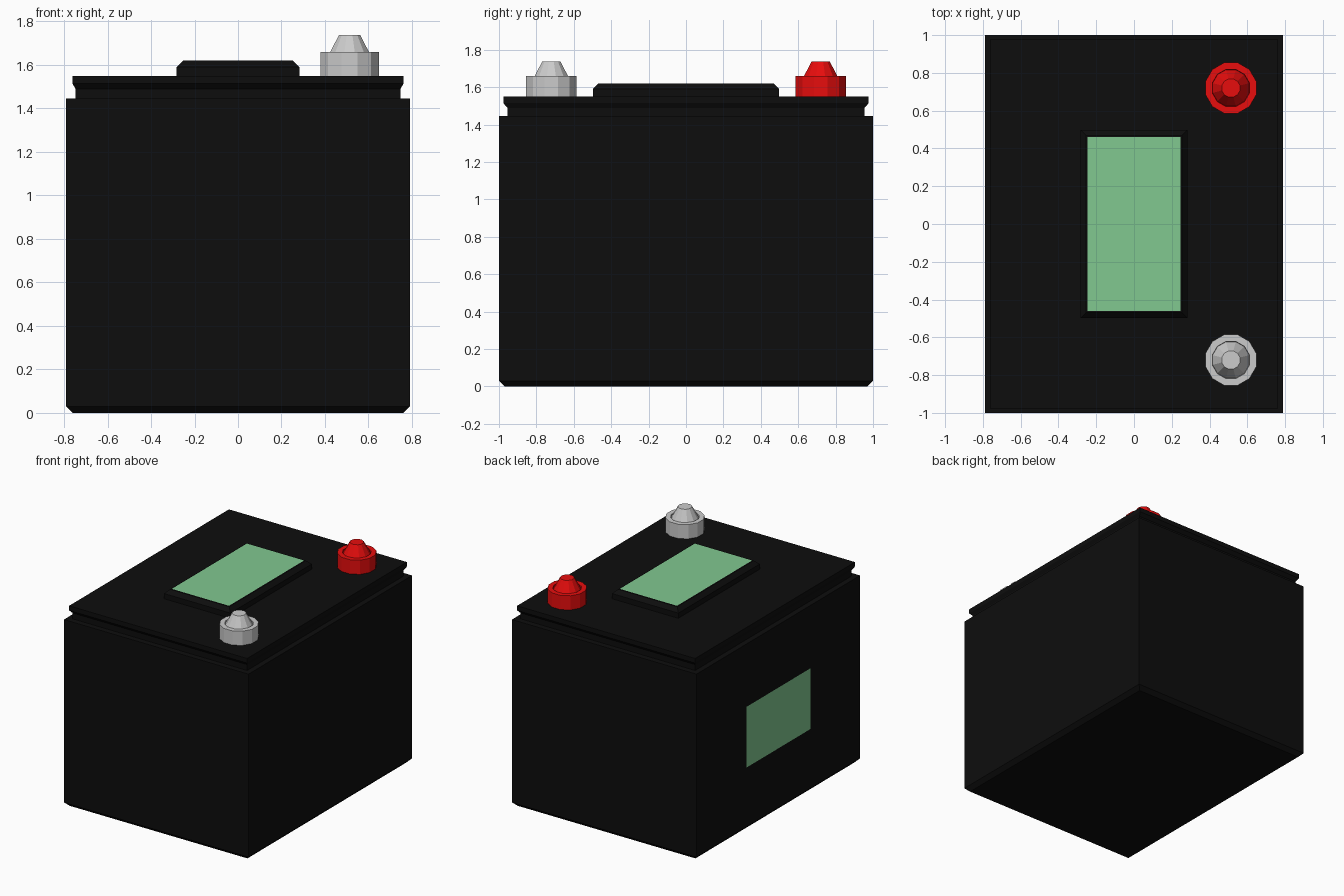
import bpy
import bmesh
from math import cos, sin, pi, radians

if "Cube" in bpy.data.objects:
    bpy.data.objects.remove(bpy.data.objects["Cube"])


def material(name, rgb):
    m = bpy.data.materials.new(name)
    m.diffuse_color = (*rgb, 1)
    m.use_nodes = True
    m.node_tree.nodes["Principled BSDF"].inputs["Base Color"].default_value = m.diffuse_color
    return m


BLACK = material("black_plastic", (0.004, 0.004, 0.004))
RED = material("red_cap", (0.8, 0.004, 0.004))
GREEN = material("green_label", (0.22, 0.58, 0.28))


def loft(name, rings, mat=None):
    """Skin a stack of horizontal rings and cap both ends."""
    bm = bmesh.new()
    loops = [[bm.verts.new(p) for p in ring] for ring in rings]
    n = len(loops[0])
    for a, b in zip(loops, loops[1:]):
        for i in range(n):
            j = (i + 1) % n
            bm.faces.new((a[i], a[j], b[j], b[i]))
    bm.faces.new(loops[0][::-1])
    bm.faces.new(loops[-1])
    return finish(name, bm, mat)


def finish(name, bm, mat):
    me = bpy.data.meshes.new(name)
    bm.to_mesh(me)
    bm.free()
    if mat:
        me.materials.append(mat)
    ob = bpy.data.objects.new(name, me)
    bpy.context.collection.objects.link(ob)
    return ob


def rect(hx, hy, z):
    return [(-hx, -hy, z), (hx, -hy, z), (hx, hy, z), (-hx, hy, z)]


def circle(cx, cy, r, z, n=12):
    return [(cx + r * cos(radians(15) + 2 * pi * i / n),
             cy + r * sin(radians(15) + 2 * pi * i / n), z) for i in range(n)]


def label(name, corners):
    bm = bmesh.new()
    bm.faces.new([bm.verts.new(c) for c in corners])
    return finish(name, bm, GREEN)


# Case with chamfered bottom edge
loft("case", [rect(0.76, 0.97, 0), rect(0.79, 1.0, 0.03), rect(0.79, 1.0, 1.445)], BLACK)

# Lid: narrow neck flaring to a flat rim
loft("lid", [rect(0.747, 0.955, 1.44), rect(0.747, 0.955, 1.49),
             rect(0.762, 0.977, 1.515), rect(0.762, 0.977, 1.55)], BLACK)

# Raised chamfered panel on the lid
loft("raised_panel", [rect(0.283, 0.498, 1.545), rect(0.283, 0.498, 1.59),
                      rect(0.253, 0.468, 1.62)], BLACK)

# Labels on the panel and on the left side
label("top_label", rect(0.245, 0.46, 1.622))
label("side_label", [(-0.792, 0.39, 0.49), (-0.792, -0.39, 0.49),
                     (-0.792, -0.39, 0.96), (-0.792, 0.39, 0.96)])

# Terminals: collar with a shallow recess and a tapered post
for name, y, mat in (("positive_terminal", 0.72, RED), ("negative_terminal", -0.72, None)):
    profile = [(0.139, 1.545), (0.139, 1.66), (0.102, 1.66), (0.1, 1.645), (0.05, 1.738)]
    loft(name, [circle(0.513, y, r, z) for r, z in profile], mat)
